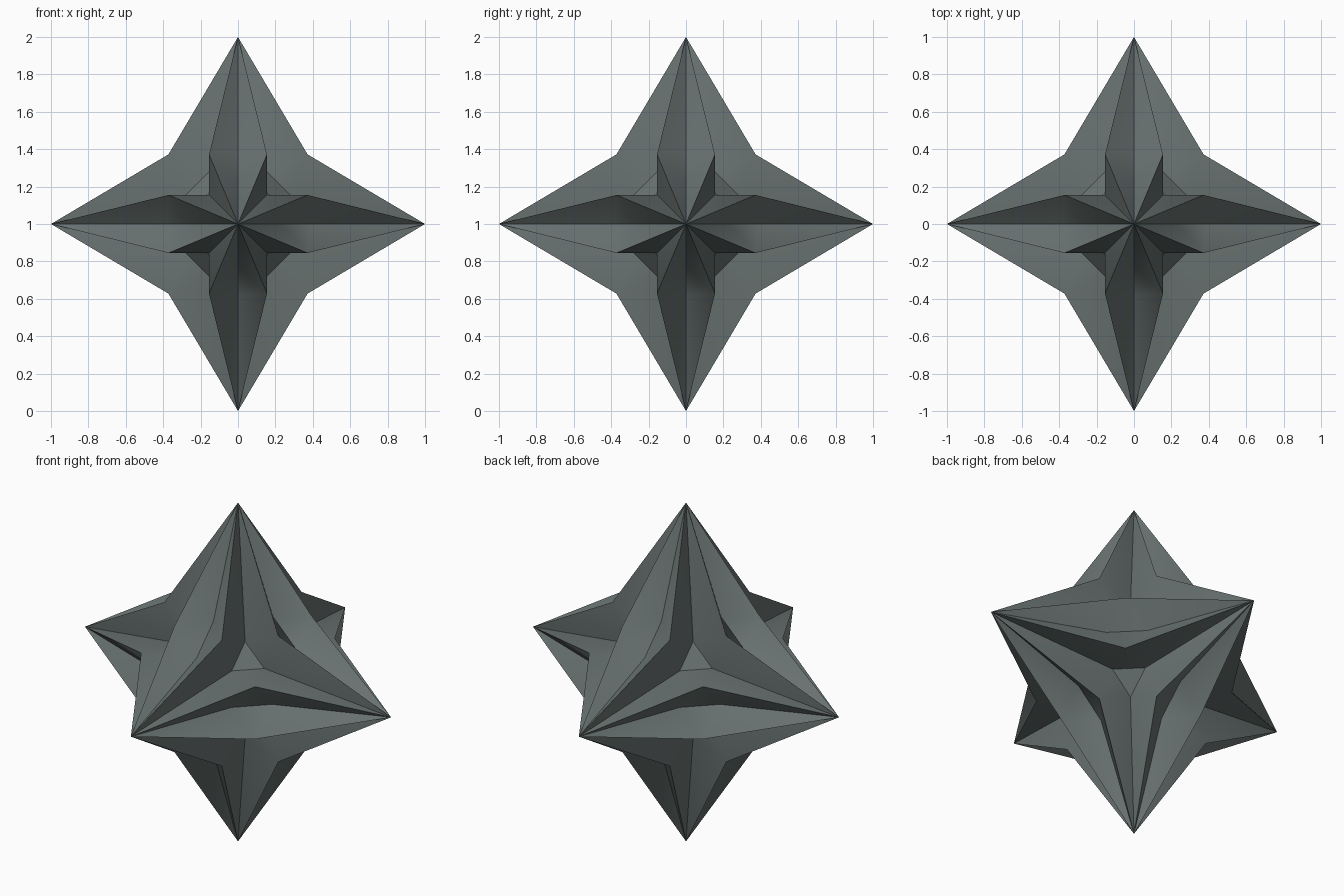
import bpy, bmesh, math
from mathutils import Vector
from itertools import product

if "Cube" in bpy.data.objects:
    bpy.data.objects.remove(bpy.data.objects["Cube"])

# Key distances
TIP, LIP, HALF = 1.0, 0.372, 0.155          # spike length, rim corner, half blade width
MID_FAR, MID_NEAR, CORE = 0.386, 0.23, 0.28  # groove bottom, core triangle

mat = bpy.data.materials.new("dark slate")
mat.diffuse_color = (0.14, 0.17, 0.165, 1)
mat.use_nodes = True
mat.node_tree.nodes["Principled BSDF"].inputs["Base Color"].default_value = mat.diffuse_color

bm = bmesh.new()


def face(points, flip):
    """Add one face, reversing the winding in mirrored octants."""
    verts = [bm.verts.new(p + Vector((0, 0, 1))) for p in points]
    bm.faces.new(verts[::-1] if flip else verts)


# One octant holds three half blades around a small core triangle
for signs in product((1, -1), repeat=3):
    flip = signs[0] * signs[1] * signs[2] < 0
    axes = [Vector([signs[i] if i == k else 0 for i in range(3)]) for k in range(3)]
    core = []
    for k in range(3):
        a, b, c = axes[k], axes[(k + 1) % 3], axes[(k + 2) % 3]
        tip_a, tip_b = a * TIP, b * TIP
        lip = (a + b) * LIP + c * HALF
        mid_a = a * MID_FAR + b * MID_NEAR
        mid_b = a * MID_NEAR + b * MID_FAR
        core_a = a * CORE + (b + c) * HALF
        core_b = b * CORE + (a + c) * HALF
        core.append(core_a)
        # Grooved rim of the blade
        face((tip_a, mid_a, lip), flip)
        face((mid_a, mid_b, lip), flip)
        face((mid_b, tip_b, lip), flip)
        # Side wall down to the core
        face((tip_a, lip, core_a), flip)
        face((lip, core_b, core_a), flip)
        face((lip, tip_b, core_b), flip)
    face(core, flip)

bmesh.ops.remove_doubles(bm, verts=bm.verts, dist=0.001)
bmesh.ops.recalc_face_normals(bm, faces=bm.faces)

mesh = bpy.data.meshes.new("spiked_star")
bm.to_mesh(mesh)
bm.free()
mesh.materials.append(mat)
star = bpy.data.objects.new("spiked_star", mesh)
bpy.context.collection.objects.link(star)

# Soft facets with crisp rims
bpy.context.view_layer.objects.active = star
star.select_set(True)
bpy.ops.object.shade_smooth_by_angle(angle=math.radians(40))
